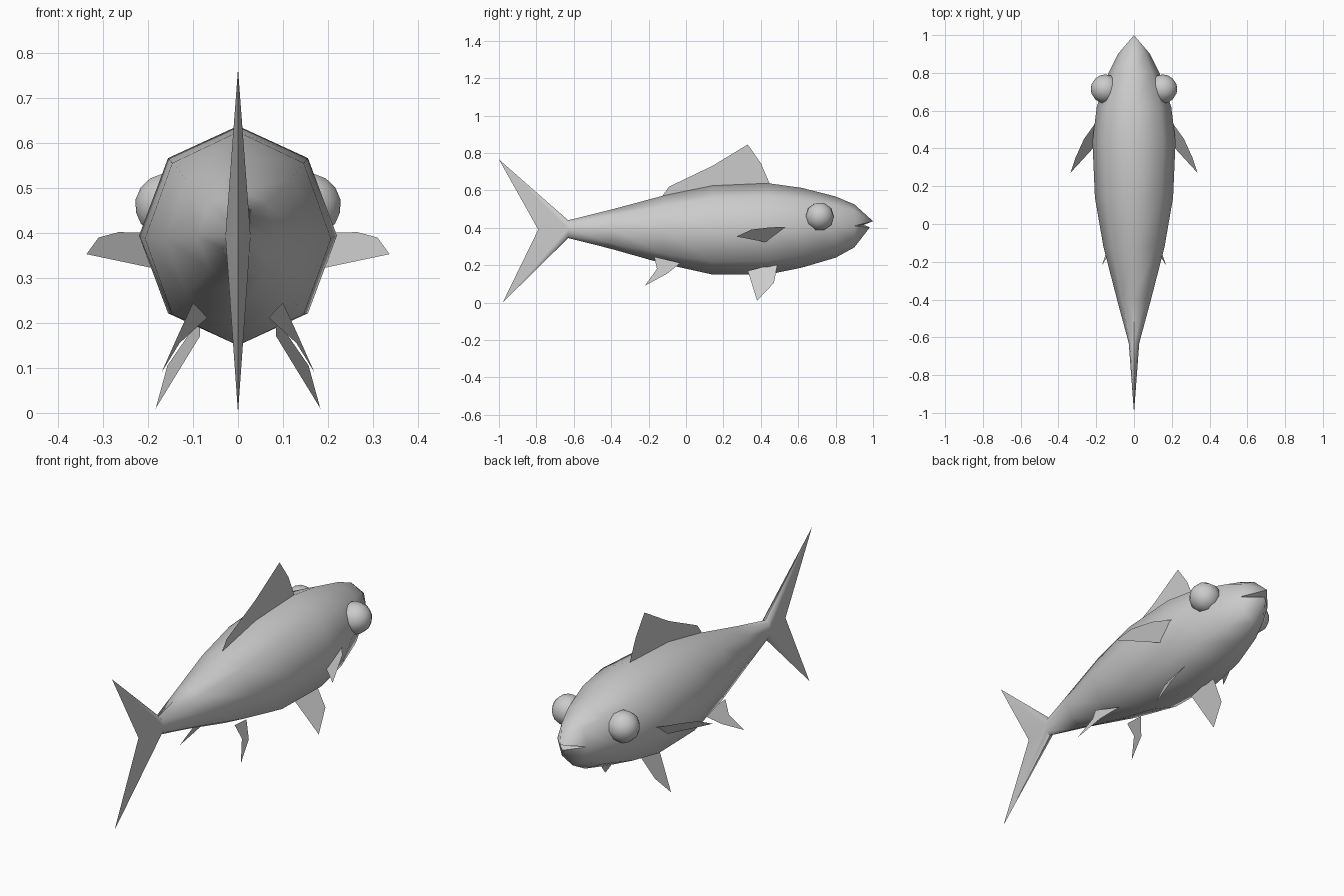
import bpy, bmesh, math
from mathutils import Matrix

if "Cube" in bpy.data.objects:
    bpy.data.objects.remove(bpy.data.objects["Cube"])


def finish(name, bm, smooth=None):
    me = bpy.data.meshes.new(name)
    bm.to_mesh(me)
    bm.free()
    ob = bpy.data.objects.new(name, me)
    bpy.context.collection.objects.link(ob)
    if smooth:
        bpy.ops.object.select_all(action='DESELECT')
        ob.select_set(True)
        bpy.context.view_layer.objects.active = ob
        bpy.ops.object.shade_smooth_by_angle(angle=math.radians(smooth))
    return ob


def fin(name, pts):
    bm = bmesh.new()
    bm.faces.new([bm.verts.new(p) for p in pts])
    return finish(name, bm)


def fin_pair(name, pts):
    fin(name + "_right", pts)
    fin(name + "_left", [(-x, y, z) for x, y, z in reversed(pts)])


# Body: eight-sided rings (y, half width, top z, bottom z)
stations = [(-0.63, 0.028, 0.44, 0.345), (-0.4, 0.09, 0.497, 0.287),
            (-0.12, 0.162, 0.572, 0.208), (0.14, 0.207, 0.625, 0.15),
            (0.44, 0.22, 0.638, 0.15), (0.62, 0.197, 0.613, 0.187),
            (0.8, 0.135, 0.567, 0.24), (0.9, 0.085, 0.525, 0.295)]
bm = bmesh.new()
rings = []
for y, w, top, bot in stations:
    ring = []
    for k in range(8):
        a = k * math.pi / 4
        mid = (top + bot) / 2
        ring.append(bm.verts.new((w * math.sin(a), y,
                                  mid + (top - bot) / 2 * math.cos(a))))
    rings.append(ring)
for a, b in zip(rings, rings[1:]):
    for k in range(8):
        n = (k + 1) % 8
        bm.faces.new((a[k], a[n], b[n], b[k]))

# Snout: separate upper and lower lips with a shallow mouth
nose = rings[-1]
upper = bm.verts.new((0, 1.0, 0.435))
lower = bm.verts.new((0, 0.983, 0.402))
throat = bm.verts.new((0, 0.95, 0.415))
for k in range(8):
    n = (k + 1) % 8
    lip = lower if k in (2, 3, 4, 5) else upper
    bm.faces.new((nose[k], nose[n], lip))
for k in (2, 6):
    bm.faces.new((nose[k], upper, throat))
    bm.faces.new((nose[k], throat, lower))

# Forked tail, thick at the stalk and tapering to its edges
stalk = rings[0]
notch = bm.verts.new((0, -0.79, 0.39))
tip_up = bm.verts.new((0, -1.0, 0.765))
tip_down = bm.verts.new((0, -0.98, 0.0))
for top, shoulder, side, low_shoulder, bottom in ((0, 1, 2, 3, 4), (0, 7, 6, 5, 4)):
    for a, b, tip in ((top, shoulder, tip_up), (shoulder, side, tip_up),
                      (side, low_shoulder, tip_down), (low_shoulder, bottom, tip_down)):
        bm.faces.new((stalk[a], stalk[b], tip))
    bm.faces.new((stalk[side], notch, tip_up))
    bm.faces.new((stalk[side], tip_down, notch))
bmesh.ops.recalc_face_normals(bm, faces=bm.faces[:])
finish("body", bm, 50)

# Eyes
for side, label in ((1, "right"), (-1, "left")):
    bm = bmesh.new()
    bmesh.ops.create_uvsphere(
        bm, u_segments=10, v_segments=8, radius=0.077,
        matrix=Matrix.Translation((side * 0.152, 0.715, 0.46))
        @ Matrix.Rotation(math.pi / 2 - side * 0.2, 4, 'Y'))
    finish("eye_" + label, bm, 60)

# Fins: thin single sheets
fin("dorsal_fin", [(0, -0.13, 0.565), (0, -0.09, 0.62), (0, 0.14, 0.73),
                   (0, 0.33, 0.845), (0, 0.4, 0.745), (0, 0.45, 0.63),
                   (0, 0.14, 0.62)])
fin_pair("pectoral_fin", [(0.20, 0.54, 0.40), (0.265, 0.45, 0.402),
                          (0.31, 0.35, 0.39), (0.337, 0.27, 0.353),
                          (0.19, 0.43, 0.322)])
fin_pair("pelvic_fin", [(0.085, 0.33, 0.17), (0.183, 0.38, 0.01),
                        (0.157, 0.47, 0.105), (0.085, 0.49, 0.21)])
fin_pair("rear_fin", [(0.10, -0.17, 0.245), (0.13, -0.155, 0.18),
                      (0.17, -0.22, 0.09), (0.13, -0.1, 0.155),
                      (0.068, -0.03, 0.212)])
